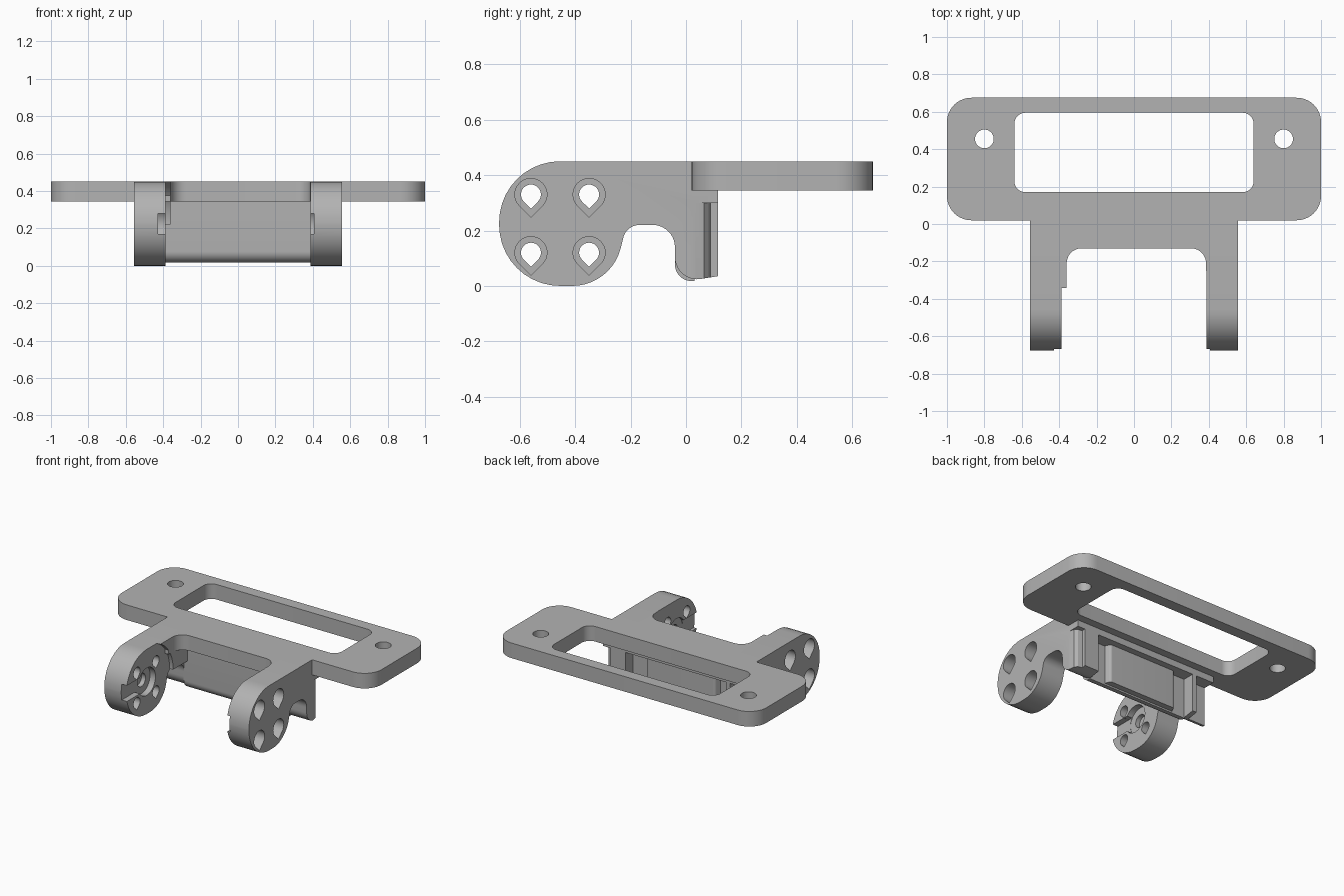
import bpy
import bmesh
from math import cos, sin, pi, tan, atan2
from mathutils import Vector

if "Cube" in bpy.data.objects:
    bpy.data.objects.remove(bpy.data.objects["Cube"])

grey = bpy.data.materials.new("plain_grey")
grey.use_nodes = True
grey.diffuse_color = (0.45, 0.45, 0.45, 1)
grey.node_tree.nodes["Principled BSDF"].inputs["Base Color"].default_value = grey.diffuse_color


def rounded(corners, steps=10):
    """Polygon from (u, v, radius) corners, each filleted with its radius."""
    out = []
    for i, (u, v, r) in enumerate(corners):
        p = Vector((u, v))
        if r == 0:
            out.append(p)
            continue
        a = (Vector(corners[i - 1][:2]) - p).normalized()
        b = (Vector(corners[(i + 1) % len(corners)][:2]) - p).normalized()
        half = a.angle(b) / 2
        centre = p + (a + b).normalized() * (r / sin(half))
        start = p + a * (r / tan(half)) - centre
        end = p + b * (r / tan(half)) - centre
        t0 = atan2(start.y, start.x)
        sweep = (atan2(end.y, end.x) - t0 + pi) % (2 * pi) - pi
        for k in range(steps + 1):
            t = t0 + sweep * k / steps
            out.append(centre + Vector((cos(t), sin(t))) * r)
    return out


def rect(u0, u1, v0, v1, r=0):
    return rounded([(u0, v0, r), (u1, v0, r), (u1, v1, r), (u0, v1, r)])


def circle(u, v, r, n=40):
    return [Vector((u + r * cos(2 * pi * i / n), v + r * sin(2 * pi * i / n))) for i in range(n)]


def teardrop(u, v, r):
    arc = [Vector((u + r * cos(t), v + r * sin(t)))
           for t in (-pi / 4 + 1.5 * pi * i / 24 for i in range(25))]
    return arc + [Vector((u, v - r * 1.41))]


def prism(name, axis, outline, lo, hi):
    """Extrude an outline: (y, z) along x, or (x, y) along z."""
    bm = bmesh.new()
    place = (lambda p, h: (h, p.x, p.y)) if axis == "x" else (lambda p, h: (p.x, p.y, h))
    ends = [[bm.verts.new(place(p, h)) for p in outline] for h in (lo, hi)]
    n = len(outline)
    bm.faces.new(ends[0][::-1])
    bm.faces.new(ends[1])
    for i in range(n):
        j = (i + 1) % n
        bm.faces.new((ends[0][i], ends[0][j], ends[1][j], ends[1][i]))
    bmesh.ops.recalc_face_normals(bm, faces=bm.faces)
    mesh = bpy.data.meshes.new(name)
    bm.to_mesh(mesh)
    bm.free()
    mesh.materials.append(grey)
    obj = bpy.data.objects.new(name, mesh)
    bpy.context.collection.objects.link(obj)
    return obj


def finish(obj, cuts=()):
    """Cut each (axis, outline, lo, hi) out of the part, then smooth its curves."""
    bpy.ops.object.select_all(action="DESELECT")
    bpy.context.view_layer.objects.active = obj
    obj.select_set(True)
    for cut in cuts:
        cutter = prism("cutter", *cut)
        mod = obj.modifiers.new("cut", "BOOLEAN")
        mod.object, mod.operation, mod.solver = cutter, "DIFFERENCE", "EXACT"
        bpy.ops.object.modifier_apply(modifier=mod.name)
        bpy.data.objects.remove(cutter)
    bpy.ops.object.shade_smooth_by_angle(angle=0.5)


TOP, UNDER = 0.45, 0.345
HUB = (-0.45, 0.225)

# Mounting plate with window and two screw holes
plate = prism("mounting_plate", "z", rect(-1, 1, 0.02, 0.675, 0.13), UNDER, TOP)
finish(plate, [("z", rect(-0.64, 0.64, 0.17, 0.595, 0.06), 0.2, 0.6)]
       + [("z", circle(x, 0.455, 0.05), 0.2, 0.6) for x in (-0.8, 0.8)])

# Bridge between the arms, with rounded inner corners
finish(prism("bridge", "z", rounded([
    (-0.39, 0.02, 0), (-0.39, -0.25, 0), (-0.36, -0.25, 0), (-0.36, -0.13, 0.08),
    (0.385, -0.13, 0.08), (0.385, -0.25, 0), (0.39, -0.25, 0), (0.39, 0.02, 0)]), UNDER, TOP))

# Hinge arms: round hub, arched gap and rear foot
arm_profile = rounded([
    (-0.675, TOP, 0.22), (-0.675, 0, 0.22), (-0.27, 0, 0.18), (-0.215, 0.22, 0.06),
    (-0.04, 0.22, 0.08), (-0.04, 0.01, 0.08), (0.115, 0.035, 0),
    (0.115, UNDER, 0), (0.02, UNDER, 0), (0.02, TOP, 0)])
screws = [(y, z) for y in (-0.56, -0.35) for z in (0.12, 0.33)]
foot_cuts = {
    1: rounded([(0.6, 0.03, 0), (0.6, 0.2, 0), (0.5, 0.2, 0), (0.5, 0.088, 0),
                (0.53, 0.082, 0), (0.55, 0.065, 0), (0.557, 0.03, 0)]),
    -1: rect(-0.6, -0.42, 0.03, 0.2)}

for side, name, depth in ((1, "left_arm", 0.02), (-1, "right_arm", 0.04)):
    inner, outer = 0.387 * side, 0.557 * side
    arm = prism(name, "x", arm_profile, min(inner, outer), max(inner, outer))

    def span(a, b):
        return min(a * side, b * side), max(a * side, b * side)
    cuts = [("z", foot_cuts[side], -0.1, 0.30)]
    for y, z in screws:
        cuts.append(("x", teardrop(y, z, 0.036), *span(0.3, 0.6)))
        cuts.append(("x", teardrop(y, z, 0.058), *span(0.46, 0.6)))
    # Recess for the drive lever and its hub
    cuts.append(("x", rect(-0.75, HUB[0], 0.17, 0.28), *span(0.3, 0.387 + depth)))
    cuts.append(("x", circle(*HUB, 0.095), *span(0.3, 0.389 + depth)))
    cuts.append(("x", circle(*HUB, 0.045), *span(0.3, 0.46)))
    finish(arm, cuts)

# Thickening pad on the inside of the right arm, cleared around the hub
finish(prism("right_arm_pad", "x", rect(-0.38, 0.02, 0.22, TOP), -0.39, -0.36),
       [("x", circle(*HUB, 0.25, 80), -0.5, -0.3)])

# Cross wall below the bridge, rounded along its lower front edge
finish(prism("cross_wall", "x", rounded([
    (-0.04, UNDER, 0), (-0.04, 0.012, 0.06), (0.03, 0.018, 0), (0.03, UNDER, 0)]), -0.39, 0.39))
finish(prism("wall_top_ledge", "z", rect(-0.39, 0.39, 0.02, 0.115), 0.30, UNDER))
finish(prism("rear_panel", "z", rounded([
    (-0.29, 0.02, 0), (-0.27, 0.07, 0.02), (0.25, 0.07, 0.02), (0.27, 0.02, 0)]), 0.03, 0.31))
